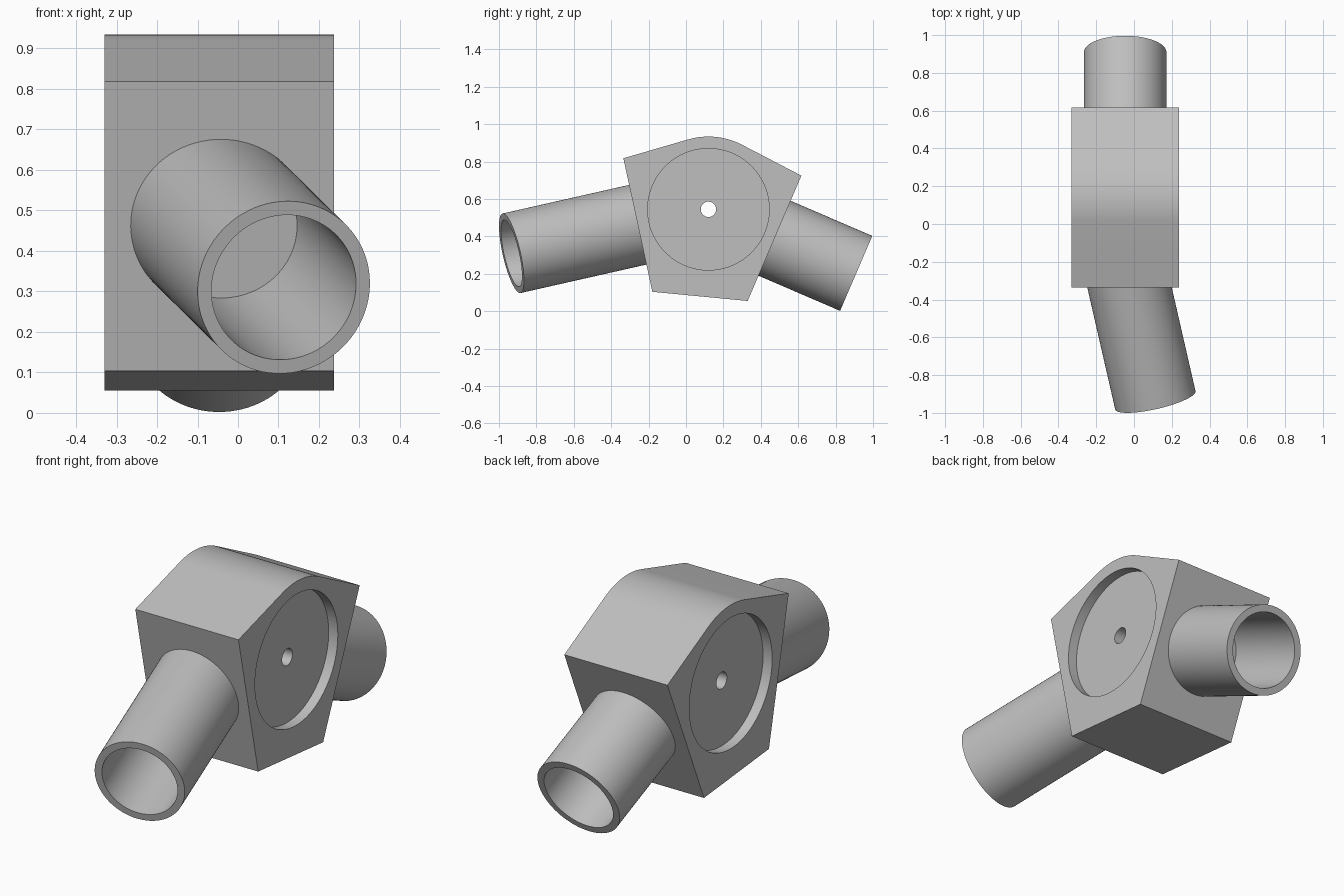
import bpy, bmesh
from math import sin, cos, pi, radians
from mathutils import Vector

if "Cube" in bpy.data.objects:
    bpy.data.objects.remove(bpy.data.objects["Cube"])

GREY = (0.52, 0.52, 0.52, 1)
mat = bpy.data.materials.new("plain grey")
mat.use_nodes = True
mat.diffuse_color = GREY
mat.node_tree.nodes["Principled BSDF"].inputs["Base Color"].default_value = GREY

X_MIN, X_MAX = -0.33, 0.237
X_MID = (X_MIN + X_MAX) / 2
HUB_Y, HUB_Z = 0.12, 0.545


def add_object(name, bm):
    bmesh.ops.recalc_face_normals(bm, faces=bm.faces)
    mesh = bpy.data.meshes.new(name)
    bm.to_mesh(mesh)
    bm.free()
    mesh.materials.append(mat)
    obj = bpy.data.objects.new(name, mesh)
    bpy.context.collection.objects.link(obj)
    return obj


def select(obj):
    bpy.ops.object.select_all(action='DESELECT')
    obj.select_set(True)
    bpy.context.view_layer.objects.active = obj


def smooth(obj):
    select(obj)
    bpy.ops.object.shade_smooth_by_angle(angle=radians(30))


def lathe(name, profile, origin, axis, steps=96):
    """Closed (radius, height) profile swept around an axis; a solid if it starts on the axis."""
    turn = Vector(axis).to_track_quat('Z', 'Y')
    bm = bmesh.new()
    rings = []
    for r, h in profile:
        angles = [2 * pi * i / steps for i in range(steps)]
        rings.append([bm.verts.new(Vector(origin) + turn @ Vector((r * cos(a), r * sin(a), h)))
                      for a in angles])
    for a, b in zip(rings, rings[1:] + rings[:1]):
        for i in range(steps):
            j = (i + 1) % steps
            bm.faces.new((a[i], a[j], b[j], b[i]))
    return add_object(name, bm)


def cylinder(name, radius, x0, x1):
    """Cutter along x through the hub centre."""
    bm = bmesh.new()
    bmesh.ops.create_cone(bm, cap_ends=True, segments=96, radius1=radius, radius2=radius, depth=x1 - x0)
    for v in bm.verts:
        v.co = Vector((v.co.z + (x0 + x1) / 2, v.co.x + HUB_Y, v.co.y + HUB_Z))
    return add_object(name, bm)


# Body: five-sided block with its top corner rounded about the hub
arc = [radians(106 - 43.7 * i / 20) for i in range(21)]
profile = [(0.33, 0.055), (-0.18, 0.104), (-0.335, 0.818)]
profile += [(HUB_Y + 0.389 * cos(a), HUB_Z + 0.389 * sin(a)) for a in arc]
profile += [(0.617, 0.725)]
bm = bmesh.new()
base = bm.faces.new([bm.verts.new((X_MIN, y, z)) for y, z in profile])
side = bmesh.ops.extrude_face_region(bm, geom=[base])["geom"]
bmesh.ops.translate(bm, verts=[g for g in side if isinstance(g, bmesh.types.BMVert)],
                    vec=(X_MAX - X_MIN, 0, 0))
body = add_object("body", bm)

# Round recess in each side and the shaft hole through the hub
DEPTH = 0.05
cutters = [cylinder("right_recess", 0.325, X_MIN - 0.1, X_MIN + DEPTH),
           cylinder("left_recess", 0.325, X_MAX - DEPTH, X_MAX + 0.1),
           cylinder("shaft_hole", 0.041, X_MIN - 0.2, X_MAX + 0.2)]
for cutter in cutters:
    select(body)
    mod = body.modifiers.new(cutter.name, 'BOOLEAN')
    mod.operation, mod.solver, mod.object = 'DIFFERENCE', 'EXACT', cutter
    bpy.ops.object.modifier_apply(modifier=mod.name)
    bpy.data.objects.remove(cutter)
smooth(body)


# Open pipes, each running from inside its body face out to the rim
def pipe(name, end, axis, length):
    tube = [(0.218, -length), (0.218, 0), (0.183, 0), (0.183, -length)]
    smooth(lathe(name, tube, end, axis))


pipe("front_pipe", (0.113, -0.933, 0.31), (0.229, -1, -0.226), 0.765)
pipe("back_pipe", (X_MID, 0.91, 0.2025), (0, 0.918, -0.395), 0.51)
